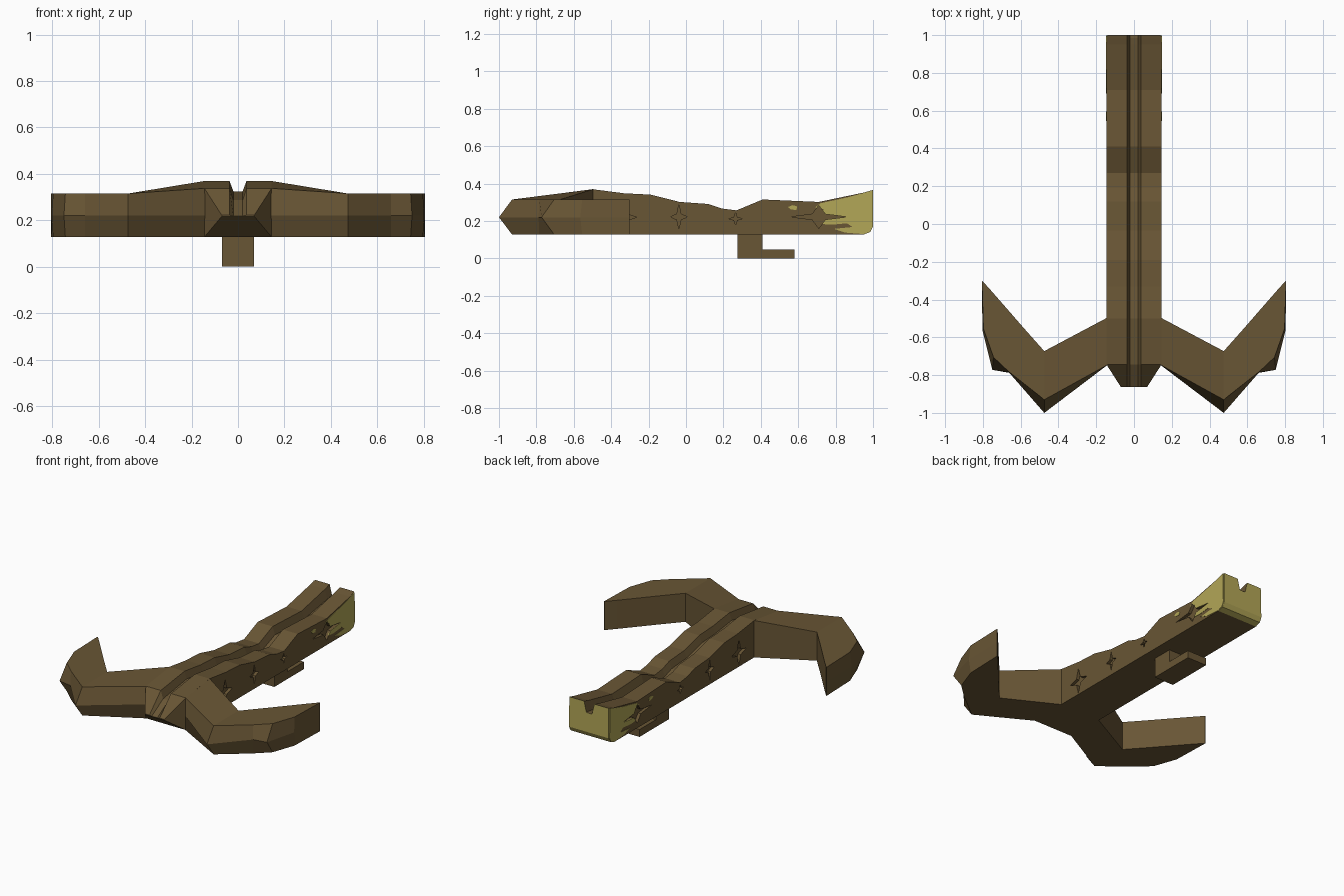
import bpy, bmesh, math

if "Cube" in bpy.data.objects:
    bpy.data.objects.remove(bpy.data.objects["Cube"])


def material(name, col):
    m = bpy.data.materials.new(name)
    m.diffuse_color = (*col, 1)
    m.use_nodes = True
    m.node_tree.nodes["Principled BSDF"].inputs["Base Color"].default_value = m.diffuse_color
    return m


WOOD = material("brown wood", (0.14, 0.092, 0.035))
GOLD = material("pale gold", (0.45, 0.385, 0.095))


def finish(bm, name, mats):
    bmesh.ops.recalc_face_normals(bm, faces=bm.faces[:])
    me = bpy.data.meshes.new(name)
    bm.to_mesh(me)
    bm.free()
    ob = bpy.data.objects.new(name, me)
    bpy.context.collection.objects.link(ob)
    for m in mats:
        me.materials.append(m)
    return ob


def loft(name, sections, mats, rule=None):
    """Skin a closed solid through equal-length rings of points."""
    bm = bmesh.new()
    rings = [[bm.verts.new(p) for p in s] for s in sections]
    n = len(rings[0])
    for a, b in zip(rings, rings[1:]):
        for i in range(n):
            j = (i + 1) % n
            bm.faces.new((a[i], a[j], b[j], b[i]))
    bm.faces.new(rings[0])
    bm.faces.new(rings[-1])
    bmesh.ops.recalc_face_normals(bm, faces=bm.faces[:])
    if rule:
        for f in bm.faces:
            f.normal_update()
            f.material_index = rule(f)
    return finish(bm, name, mats)


def plate(name, pts, x0, x1, mat):
    """Extrude a (y, z) outline between two x positions."""
    return loft(name, [[(x, y, z) for y, z in pts] for x in (x0, x1)], [mat])


# stock: y, half width, bottom, top, groove depth
profile = [
    (-0.862, 0.07, 0.217, 0.222, 0.003), (-0.745, 0.145, 0.128, 0.338, 0.05),
    (-0.50, 0.145, 0.128, 0.37, 0.045), (-0.33, 0.145, 0.128, 0.348, 0.045),
    (-0.19, 0.145, 0.128, 0.341, 0.045), (-0.035, 0.145, 0.128, 0.302, 0.045),
    (0.12, 0.145, 0.128, 0.291, 0.045), (0.19, 0.145, 0.128, 0.267, 0.045),
    (0.27, 0.145, 0.128, 0.257, 0.045), (0.41, 0.145, 0.128, 0.315, 0.05),
    (0.71, 0.145, 0.128, 0.302, 0.05), (0.95, 0.145, 0.128, 0.352, 0.06),
    (0.985, 0.143, 0.141, 0.362, 0.065), (1.0, 0.14, 0.17, 0.366, 0.07)]
sections = [[(-w, y, b), (w, y, b), (w, y, t), (0.037, y, t), (0.02, y, t - d),
             (-0.02, y, t - d), (-0.037, y, t), (-w, y, t)]
            for y, w, b, t, d in profile]
stock = loft("stock", sections, [WOOD, GOLD],
             lambda f: int(f.calc_center_median().y > 0.96 and f.normal.z < 0.1))

# bow arms: inner xy, outer xy, ridge xy, inner top, outer top
arm = [
    ((0.14, -0.495), (0.14, -0.745), (0.14, -0.746), 0.37, 0.338),
    ((0.475, -0.673), (0.475, -0.93), (0.475, -1.0), 0.315, 0.315),
    ((0.58, -0.555), (0.659, -0.785), (0.66, -0.788), 0.315, 0.315),
    ((0.68, -0.44), (0.744, -0.705), (0.75, -0.772), 0.315, 0.315),
    ((0.75, -0.36), (0.797, -0.555), (0.802, -0.565), 0.315, 0.315),
    ((0.802, -0.302), (0.805, -0.302), (0.806, -0.302), 0.315, 0.315)]
for side, s in (("left", -1), ("right", 1)):
    loft("bow_arm_" + side,
         [[(s * i[0], i[1], 0.128), (s * i[0], i[1], zi), (s * o[0], o[1], zo),
           (s * r[0], r[1], 0.22), (s * o[0], o[1], 0.128)]
          for i, o, r, zi, zo in arm], [WOOD])

# trigger block with foot
plate("trigger", [(0.275, 0.135), (0.275, 0), (0.58, 0), (0.58, 0.048),
                  (0.41, 0.048), (0.41, 0.135)], -0.07, 0.07, WOOD)

# worn gold patches on the rear sides
patch = [(0.995, 0.363), (0.95, 0.35), (0.87, 0.328), (0.72, 0.295), (0.69, 0.272),
         (0.74, 0.262), (0.66, 0.222), (0.70, 0.186), (0.78, 0.18), (0.86, 0.188),
         (0.89, 0.168), (0.79, 0.158), (0.85, 0.138), (0.95, 0.13), (0.985, 0.143),
         (0.998, 0.17)]
spot = [(0.545, 0.275), (0.57, 0.285), (0.595, 0.278), (0.59, 0.258), (0.56, 0.262)]
targets = [stock]
for side, s in (("left", -1), ("right", 1)):
    for label, pts in (("patch", patch), ("spot", spot)):
        ob = plate(f"gold_{label}_{side}", pts, s * 0.14, s * 0.147, GOLD)
        if label == "patch":
            targets.append(ob)

# engraved four-pointed stars: y, z, reach along y, reach along z
bm = bmesh.new()
for cy, cz, ry, rz in ((-0.34, 0.22, 0.075, 0.085), (-0.038, 0.222, 0.045, 0.066),
                       (0.265, 0.212, 0.035, 0.033), (0.71, 0.222, 0.15, 0.062)):
    for s in (-1, 1):
        ring = []
        for k in range(8):
            a = k * math.pi / 4
            q = 1 if k % 2 == 0 else 0.33
            ring.append((cy + ry * q * math.cos(a), cz + rz * q * math.sin(a)))
        lo = [bm.verts.new((s * 0.125, y, z)) for y, z in ring]
        hi = [bm.verts.new((s * 0.17, y, z)) for y, z in ring]
        bm.faces.new(lo)
        bm.faces.new(hi)
        for i in range(8):
            j = (i + 1) % 8
            bm.faces.new((lo[i], lo[j], hi[j], hi[i]))
cutter = finish(bm, "star_cutter", [WOOD])
cutter.hide_render = True
cutter.hide_viewport = False
cutter.display_type = 'WIRE'

for ob in targets:
    mod = ob.modifiers.new("stars", 'BOOLEAN')
    mod.operation = 'DIFFERENCE'
    mod.solver = 'EXACT'
    mod.object = cutter
    bpy.context.view_layer.objects.active = ob
    bpy.ops.object.modifier_apply(modifier=mod.name)
bpy.data.objects.remove(cutter, do_unlink=True)
